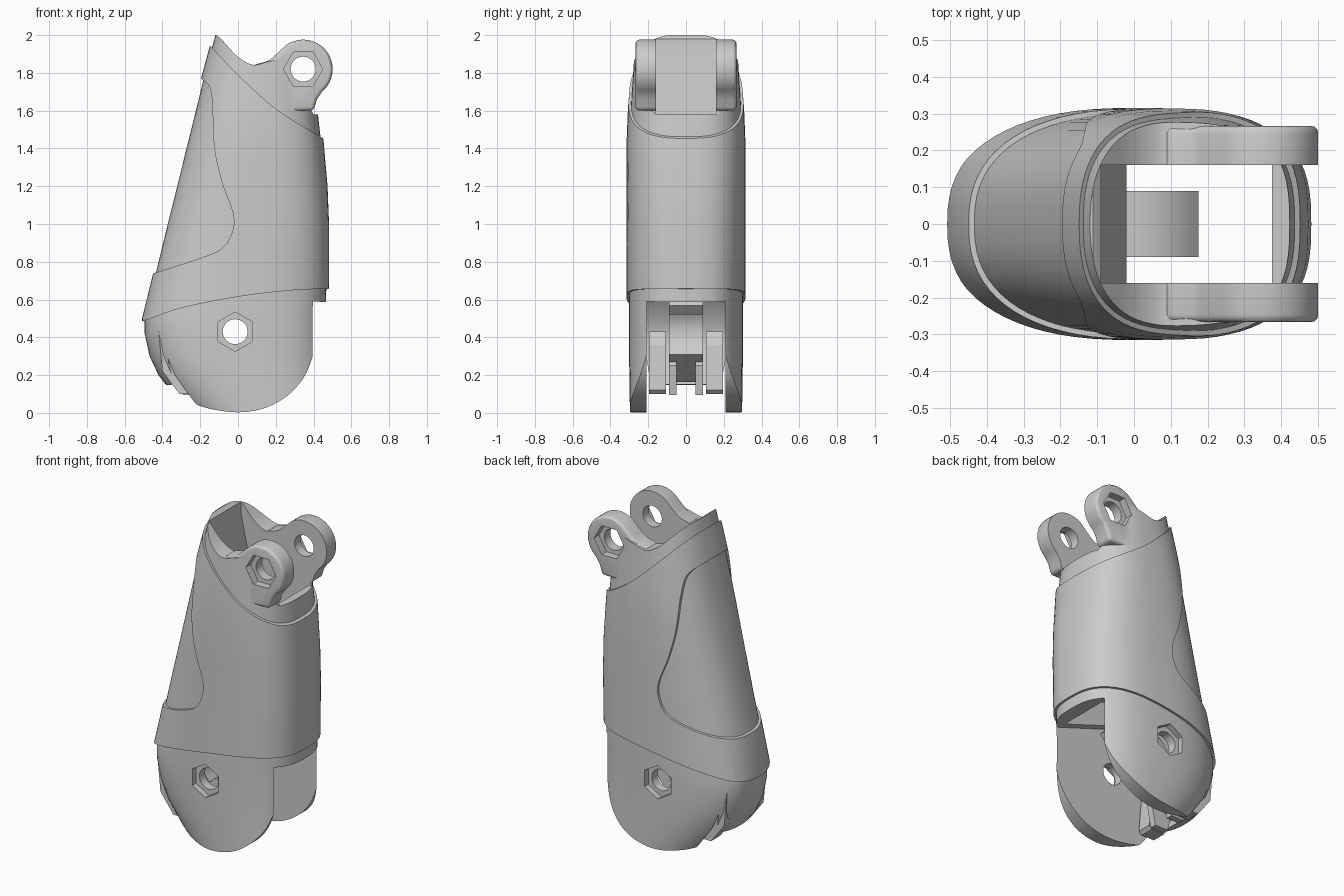
import bpy, bmesh
from math import sin, cos, radians, tau
from mathutils import Vector

if "Cube" in bpy.data.objects:
    bpy.data.objects.remove(bpy.data.objects["Cube"])


def finish(bm, name):
    bmesh.ops.recalc_face_normals(bm, faces=bm.faces)
    me = bpy.data.meshes.new(name)
    bm.to_mesh(me)
    bm.free()
    ob = bpy.data.objects.new(name, me)
    bpy.context.collection.objects.link(ob)
    return ob


def prism(name, pts, y0, y1):
    """Extrude an xz outline along y."""
    bm = bmesh.new()
    a = [bm.verts.new((x, y0, z)) for x, z in pts]
    b = [bm.verts.new((x, y1, z)) for x, z in pts]
    bm.faces.new(a)
    bm.faces.new(b[::-1])
    n = len(pts)
    for i in range(n):
        j = (i + 1) % n
        bm.faces.new((a[i], b[i], b[j], a[j]))
    return finish(bm, name)


def spline(pts, steps=5):
    """Smooth open curve through the points."""
    p = [Vector(q) for q in pts]
    p = [2 * p[0] - p[1]] + p + [2 * p[-1] - p[-2]]
    out = []
    for i in range(1, len(p) - 2):
        a, b, c, d = p[i - 1:i + 3]
        for k in range(steps):
            t = k / steps
            out.append(0.5 * (2 * b + (c - a) * t + (2 * a - 5 * b + 4 * c - d) * t * t
                              + (3 * b - a - 3 * c + d) * t ** 3))
    return [(v.x, v.y) for v in out + [p[-2]]]


def arc(cx, cz, r, a0, a1, n):
    return [(cx + r * cos(radians(a0 + (a1 - a0) * i / n)),
             cz + r * sin(radians(a0 + (a1 - a0) * i / n))) for i in range(n + 1)]


def loft(name, inset):
    """Rounded limb shape: stacked superellipse rings (z, left, right, half width)."""
    rows = [(-0.05, -0.22, 0.48, 0.31), (0.07, -0.335, 0.48, 0.312), (0.2, -0.435, 0.48, 0.314),
            (0.3, -0.482, 0.48, 0.315), (0.42, -0.508, 0.48, 0.316), (0.5, -0.508, 0.48, 0.316),
            (0.74, -0.449, 0.482, 0.315), (1.0, -0.386, 0.482, 0.314), (1.2, -0.336, 0.474, 0.314),
            (1.45, -0.274, 0.452, 0.314), (1.6, -0.237, 0.435, 0.308), (1.78, -0.193, 0.425, 0.295),
            (1.94, -0.15, 0.42, 0.285), (2.05, -0.12, 0.42, 0.28)]
    n, bm, rings = 72, bmesh.new(), []
    for z, xl, xr, h in rows:
        c, a, b = (xl + xr) / 2, (xr - xl) / 2 - inset, h - inset
        ring = []
        for i in range(n):
            u = tau * i / n
            e = 2 / (2.8 if cos(u) > 0 else 2.45)
            x = abs(cos(u)) ** e * (1 if cos(u) > 0 else -1)
            y = abs(sin(u)) ** e * (1 if sin(u) > 0 else -1)
            ring.append(bm.verts.new((c + a * x, b * y, z)))
        rings.append(ring)
    for r, s in zip(rings, rings[1:]):
        for i in range(n):
            j = (i + 1) % n
            bm.faces.new((r[i], r[j], s[j], s[i]))
    bm.faces.new(rings[0])
    bm.faces.new(rings[-1])
    return finish(bm, name)


def apply(ob, mod):
    bpy.context.view_layer.objects.active = ob
    bpy.ops.object.modifier_apply(modifier=mod.name)


def boolean(ob, other, op):
    other.hide_render = True
    m = ob.modifiers.new(op, 'BOOLEAN')
    m.operation, m.solver, m.object = op, 'EXACT', other
    apply(ob, m)
    bpy.data.objects.remove(other)


PX, PZ = -0.015, 0.43      # lower pivot
LX, LZ = 0.345, 1.82       # upper lug pivot

# Core limb, trimmed to the side outline (round fork ends, dipped top rim)
body = loft("limb_segment", 0.014)
bottom = spline([(-0.32, 0.065), (-0.27, 0.06), (-0.15, 0.022), (0, 0.003), (0.14, 0.025),
                 (0.26, 0.09), (0.35, 0.19), (0.4, 0.32), (0.415, 0.45), (0.43, 0.58)])
rim = spline([(0.25, 1.88), (0.16, 1.86), (0.08, 1.843), (0.0, 1.885), (-0.08, 1.97), (-0.112, 2.0)])
outline = bottom + [(0.6, 0.58), (0.6, 1.58), (0.4, 1.58), (0.33, 1.7)] + rim + [(-0.6, 2.0), (-0.6, 0.3)]
boolean(body, prism("outline_cutter", outline, -0.6, 0.6), 'INTERSECT')

# Raised sleeve with the curved window at the back
sleeve = loft("sleeve", 0)
low = spline([(-0.6, 0.465), (-0.5, 0.487), (-0.3, 0.555), (0, 0.615), (0.3, 0.65), (0.6, 0.66)])
high = spline([(0.6, 1.37), (0.44, 1.46), (0.2, 1.61), (0, 1.79), (-0.13, 1.925), (-0.17, 1.96)])
window = spline([(-0.2, 1.775), (-0.148, 1.72), (-0.135, 1.6), (-0.125, 1.4), (-0.085, 1.22),
                 (-0.03, 1.07), (-0.025, 0.98), (-0.07, 0.885), (-0.17, 0.83), (-0.46, 0.735)])
boolean(sleeve, prism("sleeve_cutter", low + high + [(-0.6, 1.96), (-0.6, 1.79)] + window + [(-0.6, 0.69)],
                      -0.6, 0.6), 'INTERSECT')
boolean(body, sleeve, 'UNION')

# Upper lugs with rounded rims
lug = spline([(0.08, 1.843), (0.16, 1.865), (0.21, 1.905)], 4) + arc(LX, LZ, 0.156, 125, -50, 30) \
    + [(0.418, 1.66), (0.4, 1.6), (0.28, 1.6), (0.1, 1.7)]
for s in (1, -1):
    ob = prism("lug", lug, s * 0.11, s * 0.267)
    m = ob.modifiers.new("round", 'BEVEL')
    m.width, m.segments, m.limit_method, m.angle_limit = 0.02, 3, 'ANGLE', radians(70)
    apply(ob, m)
    boolean(body, ob, 'UNION')

# Hollow shaft, open at the top and between the lugs
shaft = [(-0.09, 2.1), (-0.09, 1.9), (-0.02, 1.58), (-0.02, 0.5), (0.375, 0.5),
         (0.375, 1.58), (0.7, 1.58), (0.7, 2.1)]
boolean(body, prism("shaft_cutter", shaft, -0.16, 0.16), 'DIFFERENCE')

# Fork slot at the bottom
slot = [(0.7, 0.58), (0.38, 0.59), (0.2, 0.65)] + spline(
    [(0.05, 0.7), (-0.12, 0.71), (-0.26, 0.63), (-0.36, 0.48), (-0.38, 0.35), (-0.34, 0.15)]) \
    + [(-0.6, 0.13), (-0.6, -0.2), (0.7, -0.2)]
boolean(body, prism("slot_cutter", slot, -0.21, 0.21), 'DIFFERENCE')

# Curved stop around the pivot
stop = arc(PX, PZ, 0.17, 225, 32, 16) + arc(PX, PZ, 0.235, 36, 95, 6) + arc(PX, PZ, 0.4, 97, 222, 12)
boolean(body, prism("joint_stop", stop, -0.09, 0.09), 'UNION')

# Guide ribs and small tabs inside the fork
rib = [(-0.42, 0.43), (-0.27, 0.43), (-0.22, 0.36), (-0.2, 0.12), (-0.22, 0.1), (-0.31, 0.1), (-0.4, 0.22)]
tab = [(-0.34, 0.27), (-0.2, 0.3), (-0.17, 0.25), (-0.2, 0.095), (-0.29, 0.095)]
for s in (1, -1):
    boolean(body, prism("guide_rib", rib, s * 0.105, s * 0.195), 'UNION')
    boolean(body, prism("guide_tab", tab, s * 0.05, s * 0.091), 'UNION')

# Pin holes with hexagonal nut recesses
for x, z, turn, depth in ((PX, PZ, 30, 0.265), (LX, LZ, 0, 0.22)):
    boolean(body, prism("pin_cutter", arc(x, z, 0.066, 0, 348.75, 31), -0.6, 0.6), 'DIFFERENCE')
    for s in (1, -1):
        boolean(body, prism("nut_cutter", arc(x, z, 0.104, turn, turn + 300, 5), s * depth, s * 0.6),
                'DIFFERENCE')

bpy.ops.object.select_all(action='DESELECT')
body.select_set(True)
bpy.context.view_layer.objects.active = body
bpy.ops.object.shade_smooth_by_angle(angle=radians(30))
